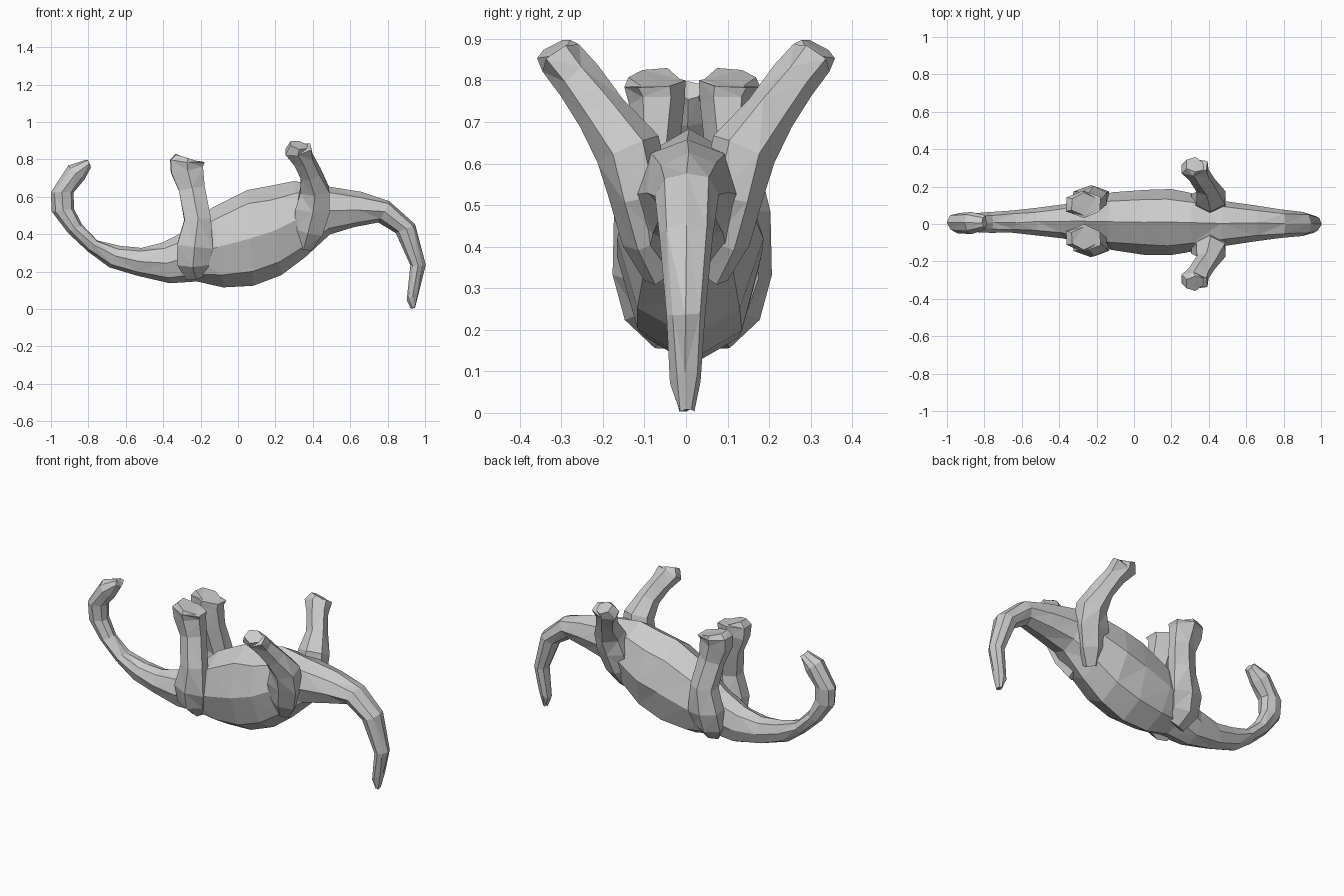
import bpy, bmesh, random
from math import sin, cos, tau
from mathutils import Vector

if "Cube" in bpy.data.objects:
    bpy.data.objects.remove(bpy.data.objects["Cube"])

random.seed(4)


def loft(name, rings, jitter=0.004):
    """Skin a list of vertex rings into a capped, faceted tube."""
    bm = bmesh.new()
    loops = []
    for ring in rings:
        loops.append([bm.verts.new(p + Vector([random.uniform(-jitter, jitter) for _ in range(3)]))
                      for p in ring])
    n = len(loops[0])
    for a, b in zip(loops, loops[1:]):
        for i in range(n):
            j = (i + 1) % n
            bm.faces.new((a[i], a[j], b[j], b[i]))
    bm.faces.new(loops[0][::-1])
    bm.faces.new(loops[-1])
    bmesh.ops.triangulate(bm, faces=bm.faces[:])
    bmesh.ops.recalc_face_normals(bm, faces=bm.faces[:])
    mesh = bpy.data.meshes.new(name)
    bm.to_mesh(mesh)
    bm.free()
    obj = bpy.data.objects.new(name, mesh)
    bpy.context.collection.objects.link(obj)
    return obj


def body_ring(x0, z0, x1, z1, w, y=0.0, n=8):
    """Ring spanning a lower and an upper outline point, w = half width."""
    lo, hi = Vector((x0, y, z0)), Vector((x1, y, z1))
    mid, up = (lo + hi) / 2, (hi - lo) / 2
    return [mid + up * cos(tau * i / n) + Vector((0, w * sin(tau * i / n), 0)) for i in range(n)]


def limb(name, sections, n=6, shift=0.0):
    """Tube through (x, y, z, radius along x, radius across), mirrored over y."""
    pts = [Vector(s[:3]) for s in sections]
    rings = []
    for k, s in enumerate(sections):
        d = (pts[min(k + 1, len(pts) - 1)] - pts[max(k - 1, 0)]).normalized()
        u = (Vector((1, 0, 0)) - d * d.x).normalized()
        v = d.cross(u)
        rings.append([pts[k] + u * s[3] * cos(tau * (i + .5) / n) + v * s[4] * sin(tau * (i + .5) / n)
                      for i in range(n)])
    obj = loft(name, rings)
    obj.modifiers.new("mirror", 'MIRROR').use_axis = (False, True, False)
    obj.location.y = shift
    return obj


# Curled tail, torso, neck and drooping head as one continuous skin
outline = [
    (-.81, .80, -.785, .755, .035), (-.91, .765, -.825, .69, .06), (-1.0, .625, -.875, .625, .055),
    (-.995, .52, -.875, .54, .045), (-.91, .41, -.83, .45, .05), (-.80, .31, -.75, .37, .055),
    (-.69, .225, -.63, .34, .06), (-.54, .175, -.52, .33, .07), (-.36, .135, -.40, .36, .09),
    (-.22, .15, -.27, .42, .125), (-.08, .117, -.14, .54, .155), (.08, .125, .05, .635, .175),
    (.23, .18, .17, .655, .175), (.36, .28, .30, .68, .155), (.49, .395, .47, .66, .12),
    (.62, .435, .66, .625, .095), (.75, .465, .81, .58, .08), (.845, .405, .95, .45, .068),
    (.92, .23, 1.0, .24, .048), (.90, .05, .97, .10, .036), (.925, .007, .945, .007, .02),
]
shift = .015
loft("body_tail_and_head",
     [body_ring(*s, y=shift * max(0, 1 - abs(s[0] + .3) / 1.2)) for s in outline])

# Hind legs pointing up, thighs blending into the hips, flared feet
limb("hind_legs", [
    (-.22, .05, .18, .06, .05), (-.24, .095, .25, .10, .075), (-.23, .12, .34, .11, .075),
    (-.215, .12, .48, .08, .065), (-.245, .09, .64, .08, .06), (-.27, .085, .745, .10, .065),
    (-.27, .09, .79, .105, .075), (-.265, .09, .805, .08, .06),
], shift=shift)

# Fore legs splaying up and outward from broad shoulders
limb("fore_legs", [
    (.35, .06, .33, .05, .04), (.375, .095, .42, .085, .06), (.40, .115, .53, .105, .075),
    (.41, .14, .635, .09, .08), (.385, .205, .725, .062, .06), (.35, .26, .80, .06, .055),
    (.32, .305, .855, .082, .055), (.325, .315, .875, .055, .045),
])
